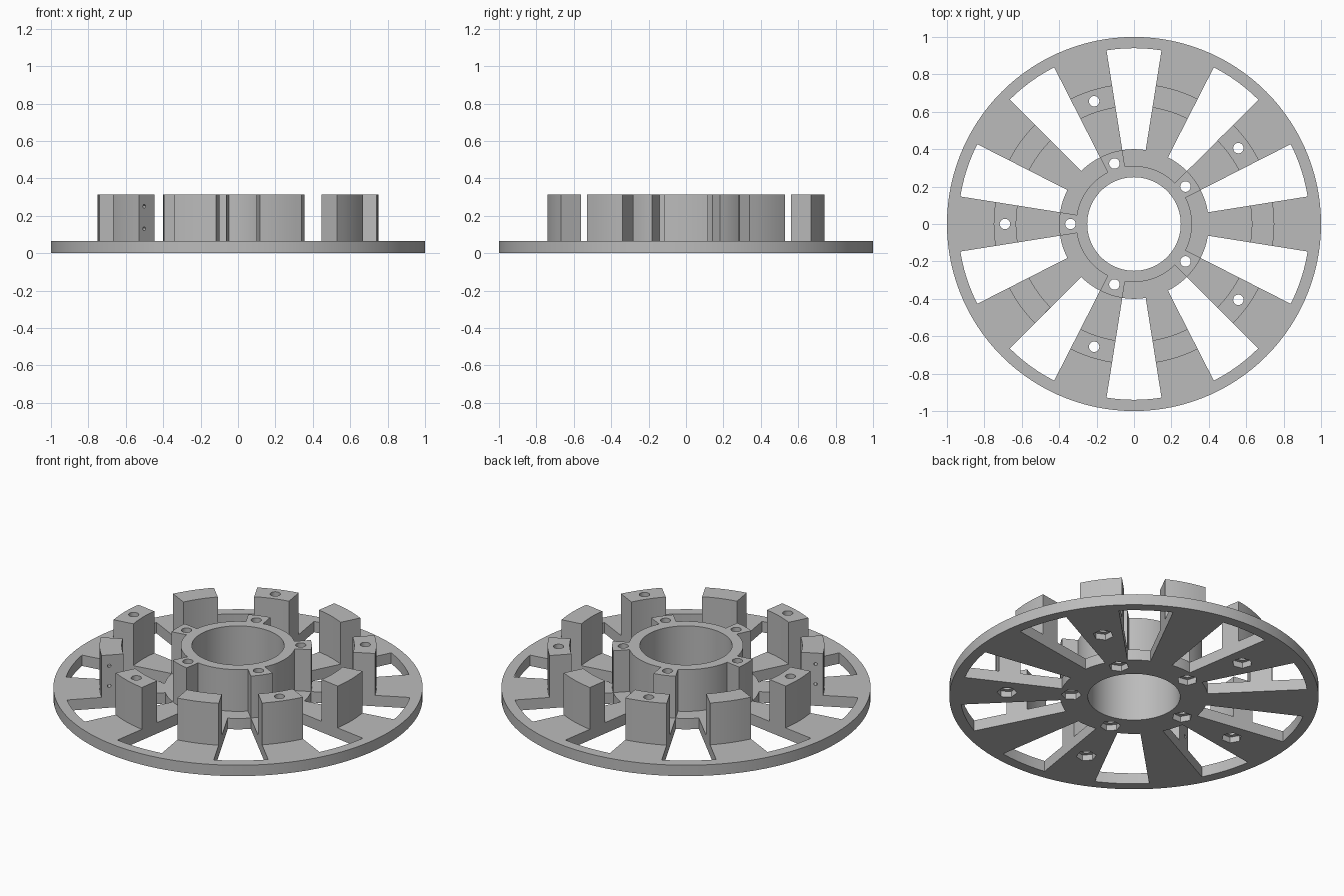
import bpy, bmesh
from math import radians, sin, cos
from mathutils import Matrix, Vector

TOP, PLATE = 0.315, 0.065      # overall height, plate thickness
HALF = 9                       # half angle of spokes, posts and windows
BOLTS = range(36, 360, 72)     # spokes that carry bolts

cube = bpy.data.objects.get("Cube")
if cube:
    bpy.data.objects.remove(cube, do_unlink=True)

grey = bpy.data.materials.new("plain grey")
grey.use_nodes = True
grey.diffuse_color = (0.5, 0.5, 0.5, 1)
grey.node_tree.nodes["Principled BSDF"].inputs["Base Color"].default_value = (0.5, 0.5, 0.5, 1)


def polar(r, a):
    return Vector((r * cos(radians(a)), r * sin(radians(a)), 0))


def arc(r, a0, a1, step=3):
    n = round(abs(a1 - a0) / step)
    return [polar(r, a0 + (a1 - a0) * i / n) for i in range(n + 1)]


def circle(r, centre=Vector(), sides=120, turn=0):
    return [centre + polar(r, turn + 360 * i / sides) for i in range(sides)]


def sector(r0, r1, mid):
    return arc(r1, mid - HALF, mid + HALF) + arc(r0, mid + HALF, mid - HALF)


def extrude(name, outlines, z0, z1, matrix=None):
    """One object made of closed prisms."""
    bm = bmesh.new()
    for pts in outlines:
        low = [bm.verts.new((p.x, p.y, z0)) for p in pts]
        high = [bm.verts.new((p.x, p.y, z1)) for p in pts]
        bm.faces.new(low[::-1])
        bm.faces.new(high)
        for i in range(len(pts)):
            j = (i + 1) % len(pts)
            bm.faces.new((low[i], low[j], high[j], high[i]))
    if matrix:
        bm.transform(matrix)
    mesh = bpy.data.meshes.new(name)
    bm.to_mesh(mesh)
    bm.free()
    mesh.materials.append(grey)
    ob = bpy.data.objects.new(name, mesh)
    bpy.context.collection.objects.link(ob)
    return ob


def finish(ob, cutters):
    """Cut the part and smooth its round faces."""
    bpy.ops.object.select_all(action='DESELECT')
    bpy.context.view_layer.objects.active = ob
    ob.select_set(True)
    for c in cutters:
        m = ob.modifiers.new("cut", 'BOOLEAN')
        m.operation, m.solver, m.object = 'DIFFERENCE', 'EXACT', c
        bpy.ops.object.modifier_apply(modifier=m.name)
    bpy.ops.object.shade_smooth_by_angle(angle=radians(30))


# Cutters
spots = [(polar(r, a), a) for a in BOLTS for r in (0.34, 0.69)]
bore = extrude("bore_cutter", [circle(0.25)], -0.1, 0.5)
windows = extrude("window_cutter", [sector(0.4, 0.94, a) for a in range(18, 360, 36)], -0.1, 0.5)
drill = extrude("bolt_hole_cutter", [circle(0.028, p, 24) for p, a in spots], -0.1, 0.5)
pockets = extrude("nut_pocket_cutter", [circle(0.055, p, 6, a) for p, a in spots], -0.1, 0.035)
pins = [circle(0.01, Vector((0.7, z, 0)), 12) for z in (0.13, 0.25)]
pin = extrude("pin_hole_cutter", pins, -0.3, 0.3,
              Matrix.Rotation(radians(216), 4, 'Z') @ Matrix.Rotation(radians(90), 4, 'X'))

# Spoked base plate
plate = extrude("base_plate", [circle(1)], 0, PLATE)
finish(plate, [bore, windows, pockets, drill])

# Hub tube with five bolt bosses
outline = []
for a in BOLTS:
    outline += arc(0.4, a - HALF, a + HALF) + arc(0.31, a + HALF, a + 72 - HALF)
hub = extrude("hub", [outline], PLATE, TOP)
finish(hub, [bore, drill])

# Ring of posts, one on each spoke
for a in range(0, 360, 36):
    post = extrude(f"post_{a // 36 + 1}", [sector(0.63, 0.75, a)], PLATE, TOP)
    cuts = [drill] if a in BOLTS else []
    finish(post, cuts + ([pin] if a == 216 else []))

for c in (bore, windows, drill, pockets, pin):
    bpy.data.objects.remove(c, do_unlink=True)
